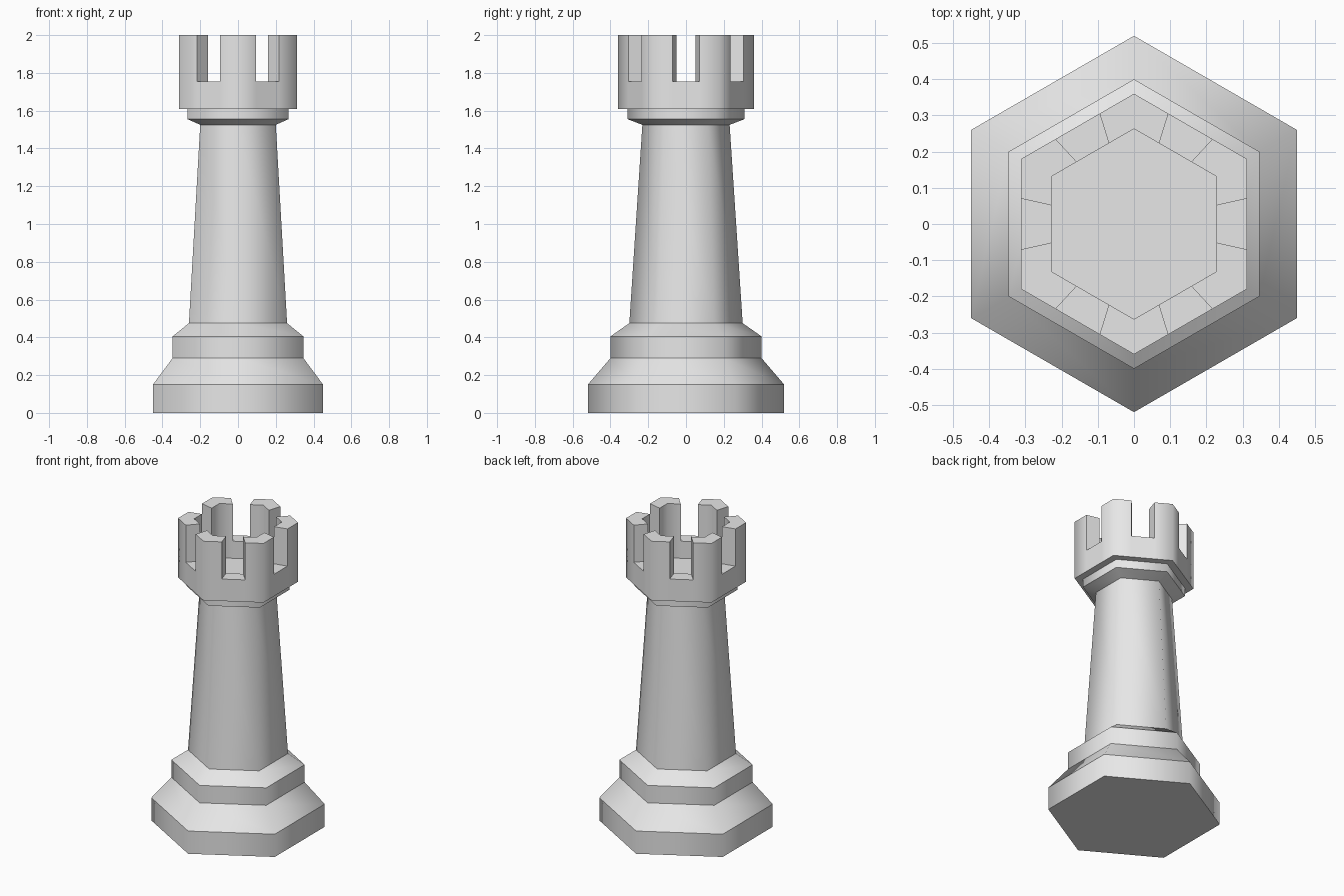
import bpy, bmesh
from math import sin, cos, pi, radians
from mathutils import Vector

cube = bpy.data.objects.get("Cube")
if cube:
    bpy.data.objects.remove(cube, do_unlink=True)

SIDES = 6
grey = bpy.data.materials.new("light grey")
grey.use_nodes = True
grey.diffuse_color = (0.8, 0.8, 0.8, 1)
grey.node_tree.nodes["Principled BSDF"].inputs["Base Color"].default_value = (0.8, 0.8, 0.8, 1)


def hexagon(radius, notch=None):
    """Corners of the hexagon, with two extra points per side if notched."""
    corners = [Vector((radius * sin(i * 2 * pi / SIDES), radius * cos(i * 2 * pi / SIDES)))
               for i in range(SIDES)]
    points = []
    for i, a in enumerate(corners):
        b = corners[(i + 1) % SIDES]
        points.append(a)
        if notch:
            points += [a.lerp(b, 0.5 - notch / 2), a.lerp(b, 0.5 + notch / 2)]
    return points


def lathe(bm, profile, notch=None):
    """Sweep (radius, height) pairs round the hexagon; returns rings and bands."""
    rings = [[bm.verts.new((p.x, p.y, z)) for p in hexagon(r, notch)] for r, z in profile]
    bands = []
    for low, high in zip(rings, rings[1:]):
        n = len(low)
        bands.append([bm.faces.new((low[i], high[i], high[(i + 1) % n], low[(i + 1) % n]))
                      for i in range(n)])
    return rings, bands


def finish(bm, name, flip=True):
    """Smooth round the hexagon corners, sharp at every ledge and notch."""
    if flip:
        bmesh.ops.reverse_faces(bm, faces=bm.faces[:])
    bm.normal_update()
    for face in bm.faces:
        face.smooth = True
    for edge in bm.edges:
        if len(edge.link_faces) == 2:
            a, b = (v.co for v in edge.verts)
            level = abs(a.z - b.z) < 0.001
            edge.smooth = edge.calc_face_angle() < radians(1 if level else 65)
    mesh = bpy.data.meshes.new(name)
    bm.to_mesh(mesh)
    bm.free()
    mesh.materials.append(grey)
    obj = bpy.data.objects.new(name, mesh)
    bpy.context.collection.objects.link(obj)
    return obj


# Stepped base with closed underside
bm = bmesh.new()
rings, _ = lathe(bm, [(0.52, 0), (0.52, 0.15), (0.4, 0.29), (0.4, 0.405), (0.3, 0.475)])
bm.faces.new(rings[0][::-1])
bmesh.ops.recalc_face_normals(bm, faces=bm.faces[:])
# the underside must look down
bm.normal_update()
under = min(bm.faces, key=lambda f: f.calc_center_median().z)
finish(bm, "base", flip=under.normal.z > 0)

# Tapered shaft
bm = bmesh.new()
_, bands = lathe(bm, [(0.3, 0.475), (0.231, 1.525)])
bm.normal_update()
side = bands[0][0]
finish(bm, "shaft", flip=side.normal.dot(side.calc_center_median()) < 0)

# Flared collar and the ledge under the crown
bm = bmesh.new()
_, bands = lathe(bm, [(0.231, 1.525), (0.309, 1.555), (0.309, 1.61), (0.36, 1.61)])
bm.normal_update()
side = bands[1][0]
finish(bm, "collar", flip=side.normal.xy.dot(side.calc_center_median().xy) < 0)

# Hollow crown: low wall and floor, then battlements raised at each corner
bm = bmesh.new()
rings, bands = lathe(bm, [(0.36, 1.61), (0.36, 1.755), (0.263, 1.755), (0.263, 1.642)], notch=0.39)
bm.faces.new(rings[-1])
merlons = [f for i, f in enumerate(bands[1]) if i % 3 != 1]
raised = bmesh.ops.extrude_face_region(bm, geom=merlons)["geom"]
bmesh.ops.translate(bm, vec=(0, 0, 0.245),
                    verts=[g for g in raised if isinstance(g, bmesh.types.BMVert)])
bmesh.ops.delete(bm, geom=[f for f in merlons if f.is_valid], context="FACES")
bmesh.ops.recalc_face_normals(bm, faces=bm.faces[:])
bm.normal_update()
top = max(bm.faces, key=lambda f: f.calc_center_median().z)
finish(bm, "crown", flip=top.normal.z < 0)
